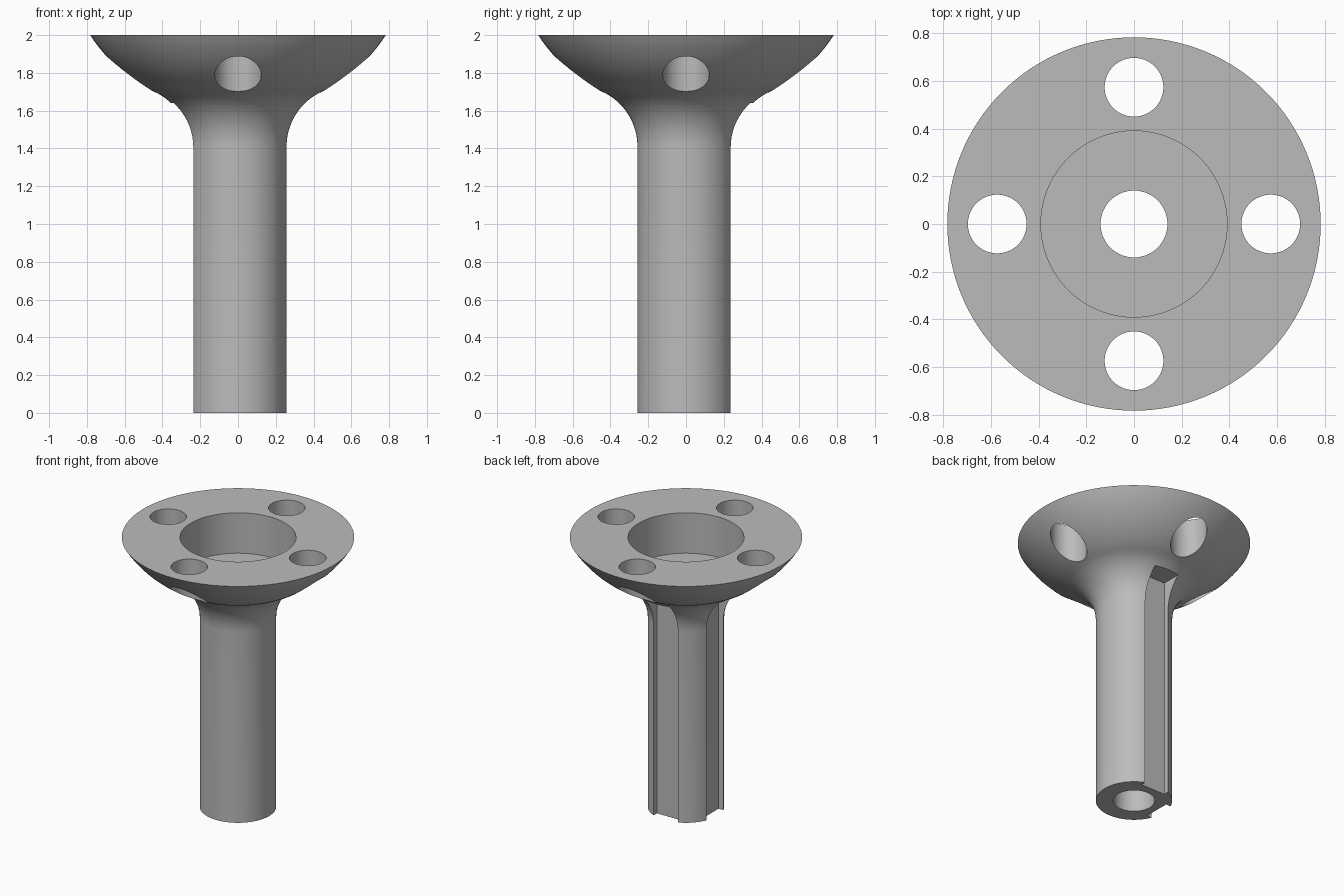
import bpy, bmesh
from math import cos, sin, radians, pi
from mathutils import Matrix, Vector

cube = bpy.data.objects.get("Cube")
if cube:
    bpy.data.objects.remove(cube, do_unlink=True)

grey = bpy.data.materials.new("plain_grey")
grey.use_nodes = True
colour = (0.5, 0.5, 0.5, 1)
grey.diffuse_color = colour
grey.node_tree.nodes["Principled BSDF"].inputs["Base Color"].default_value = colour


def add_object(name, bm):
    bmesh.ops.recalc_face_normals(bm, faces=bm.faces)
    mesh = bpy.data.meshes.new(name)
    bm.to_mesh(mesh)
    bm.free()
    mesh.materials.append(grey)
    obj = bpy.data.objects.new(name, mesh)
    bpy.context.collection.objects.link(obj)
    return obj


def arc(cx, cz, r, start, end, steps):
    angles = [radians(start + (end - start) * i / steps) for i in range(steps + 1)]
    return [(cx + r * cos(a), cz + r * sin(a)) for a in angles]


# Turned body: shaft, fillet, bowl, recess and bore in one closed profile
shaft_r, bore_r, recess_r, floor_z = 0.257, 0.14, 0.39, 1.70
profile = [(bore_r, 0), (shaft_r, 0)]
profile += arc(shaft_r + 0.32, 1.41, 0.32, 180, 118, 12)
profile += arc(0.066, 2.464, 0.854, -65, -33, 12)[1:-1]
profile += [(0.782, 2), (recess_r, 2), (recess_r, floor_z), (bore_r, floor_z)]

bm = bmesh.new()
verts = [bm.verts.new((r, 0, z)) for r, z in profile]
edges = [bm.edges.new((v, verts[i - 1])) for i, v in enumerate(verts)]
bmesh.ops.spin(bm, geom=verts + edges, cent=(0, 0, 0), axis=(0, 0, 1),
               angle=2 * pi, steps=128)
bmesh.ops.remove_doubles(bm, verts=bm.verts, dist=0.0001)
body = add_object("flanged_tube", bm)

# Four bolt holes through the flange
cutters = []
for i in range(4):
    a = i * pi / 2
    bm = bmesh.new()
    bmesh.ops.create_cone(bm, cap_ends=True, segments=64, radius1=0.123, radius2=0.123,
                          depth=1, matrix=Matrix.Translation((0.573 * cos(a), 0.573 * sin(a), 1.9)))
    cutters.append(add_object("bolt_hole_cutter", bm))

# Long keyways on the back and right sides of the shaft
inner, outer, bottom, top, width = 0.198, 0.6, -0.2, 1.64, 0.2
for a in (pi / 2, pi):
    bm = bmesh.new()
    bmesh.ops.create_cube(bm, size=1)
    bmesh.ops.scale(bm, vec=(outer - inner, width, top - bottom), verts=bm.verts)
    bmesh.ops.translate(bm, vec=((inner + outer) / 2, 0, (top + bottom) / 2), verts=bm.verts)
    bmesh.ops.rotate(bm, matrix=Matrix.Rotation(a, 3, "Z"), verts=bm.verts)
    cutters.append(add_object("keyway_cutter", bm))

# Cut everything, then drop the helpers
for cutter in cutters:
    cutter.hide_render = True
    mod = body.modifiers.new("cut", "BOOLEAN")
    mod.operation, mod.solver, mod.object = "DIFFERENCE", "EXACT", cutter
bpy.context.view_layer.update()
depsgraph = bpy.context.evaluated_depsgraph_get()
cut_mesh = bpy.data.meshes.new_from_object(body.evaluated_get(depsgraph))
body.modifiers.clear()
body.data = cut_mesh
for cutter in cutters:
    bpy.data.objects.remove(cutter, do_unlink=True)

bpy.ops.object.select_all(action="DESELECT")
body.select_set(True)
bpy.context.view_layer.objects.active = body
bpy.ops.object.shade_smooth_by_angle(angle=radians(30))
